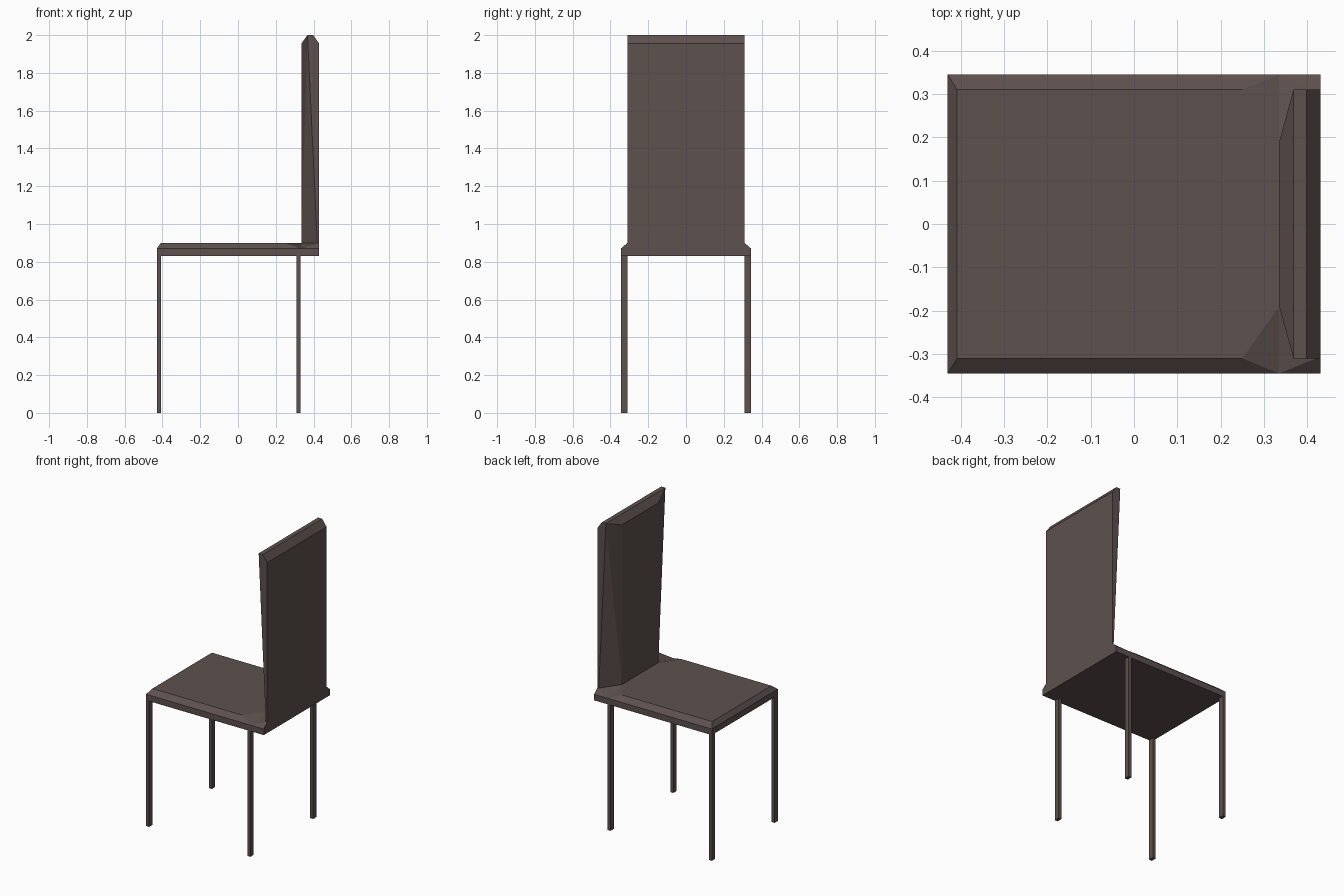
import bpy, bmesh

if "Cube" in bpy.data.objects:
    bpy.data.objects.remove(bpy.data.objects["Cube"])

wood = bpy.data.materials.new("dark_wood")
wood.diffuse_color = (0.11, 0.082, 0.075, 1)
wood.use_nodes = True
wood.node_tree.nodes["Principled BSDF"].inputs["Base Color"].default_value = wood.diffuse_color


def finish(name, bm):
    bmesh.ops.remove_doubles(bm, verts=bm.verts, dist=0.0005)
    bmesh.ops.recalc_face_normals(bm, faces=bm.faces)
    me = bpy.data.meshes.new(name)
    bm.to_mesh(me)
    bm.free()
    me.materials.append(wood)
    ob = bpy.data.objects.new(name, me)
    bpy.context.collection.objects.link(ob)
    return ob


def mirrored(points):
    return [(x, -y, z) for x, y, z in points]


HX, HY = 0.43, 0.345        # seat half sizes
IY = 0.31                   # inner edge of the chamfer
Z0, Z1, Z2 = 0.83, 0.87, 0.90

# Seat: chamfered slab that dips slightly beside the backrest
front_low, front_rim = (-HX, HY, Z0), (-HX, HY, Z1)
back_low, back_rim = (HX, HY, Z0), (HX, HY, Z1)
front_top, side_top = (-0.408, IY, Z2), (0.25, IY, Z2)
dip, pad_foot = (0.335, HY, Z1), (0.335, 0.19, Z2)
wing_foot, back_top = (0.42, IY, Z2), (HX, IY, Z2)

bm = bmesh.new()


def face(points):
    bm.faces.new([bm.verts.new(p) for p in points])


for loop in (
    [front_low, back_low, back_rim, dip, front_rim],
    [front_rim, dip, side_top, front_top],
    [dip, back_rim, back_top, wing_foot],
    [side_top, dip, pad_foot],
    [dip, wing_foot, pad_foot],
):
    face(loop)
    face(mirrored(loop))
# Faces that span the width
for half in (
    [front_low, back_low],
    [front_low, front_rim],
    [front_rim, front_top],
    [front_top, side_top, pad_foot],
    [back_low, back_rim, back_top],
):
    face(half + mirrored(half)[::-1])
finish("seat", bm)

# Backrest: flat padded front, tapering sides, chamfered top
bm = bmesh.new()
half = [back_top, (HX, IY, 1.955), (0.398, IY, 2.0), (0.368, IY, 2.0),
        (0.335, 0.19, 1.955), pad_foot, wing_foot]
for p in half + mirrored(half):
    bm.verts.new(p)
bmesh.ops.convex_hull(bm, input=bm.verts)
under = [f for f in bm.faces if all(abs(v.co.z - Z2) < 1e-4 for v in f.verts)]
bmesh.ops.delete(bm, geom=under, context='FACES')
bmesh.ops.dissolve_limit(bm, angle_limit=0.01, verts=bm.verts, edges=bm.edges)
finish("backrest", bm)


# Legs: thin square posts under the seat
def leg(name, x0, x1, side):
    bm = bmesh.new()
    bmesh.ops.create_cube(bm, size=1)
    bmesh.ops.scale(bm, vec=(x1 - x0, HY - IY, Z0), verts=bm.verts)
    bmesh.ops.translate(bm, vec=((x0 + x1) / 2, side * (HY + IY) / 2, Z0 / 2),
                        verts=bm.verts)
    finish(name, bm)


for label, side in (("right", -1), ("left", 1)):
    leg("front_leg_" + label, -0.43, -0.408, side)
    leg("rear_leg_" + label, 0.31, 0.332, side)
